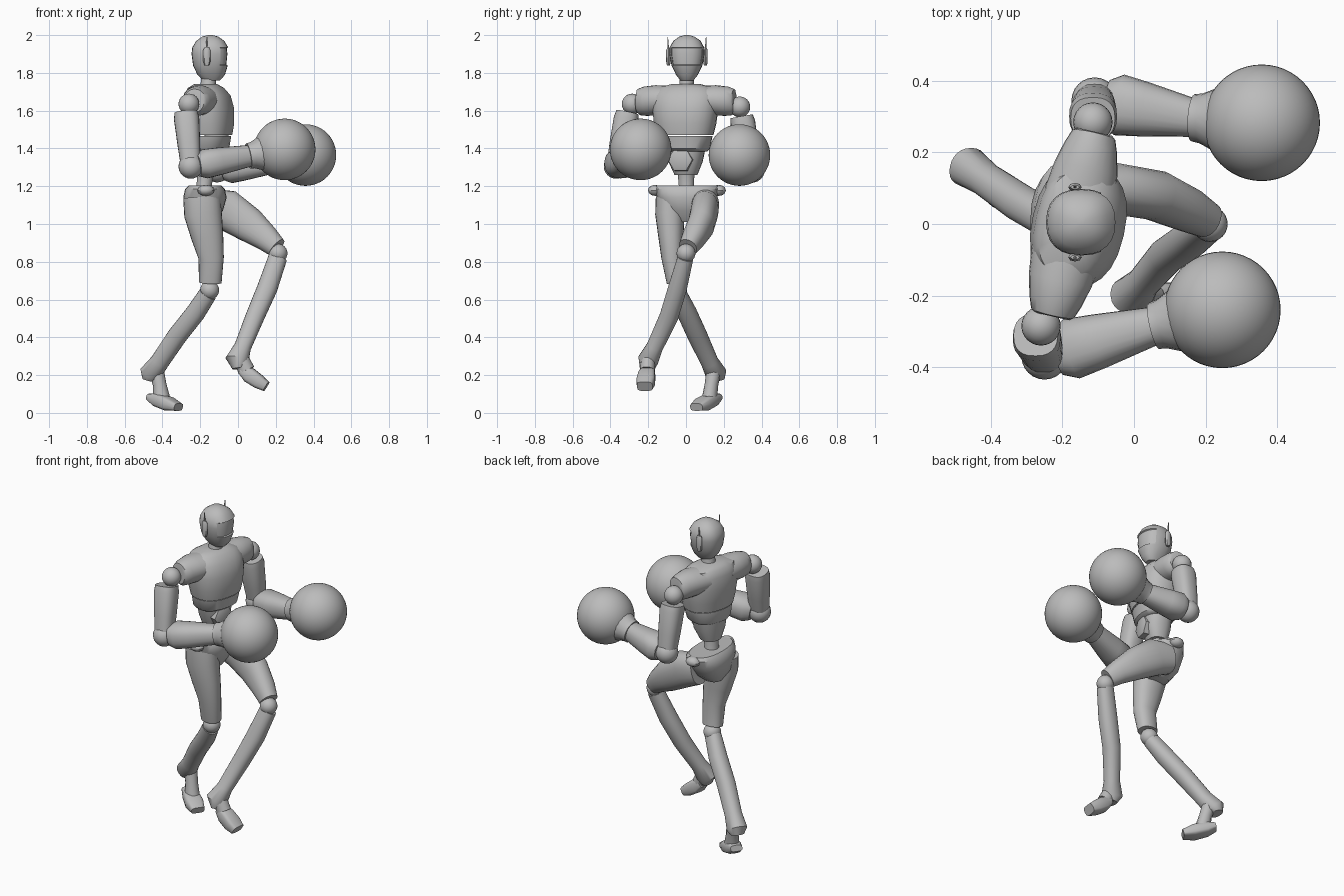
import bpy, bmesh, math
from mathutils import Vector

if "Cube" in bpy.data.objects:
    bpy.data.objects.remove(bpy.data.objects["Cube"])

grey = bpy.data.materials.new("plain_grey")
grey.use_nodes = True
shade = (0.5, 0.5, 0.5, 1)
grey.diffuse_color = shade
grey.node_tree.nodes["Principled BSDF"].inputs["Base Color"].default_value = shade

YAW = math.radians(-13)                                  # the upper body is twisted
ACROSS = Vector((-math.sin(YAW), math.cos(YAW), 0))
AHEAD = Vector((math.cos(YAW), math.sin(YAW), 0))
CORE = Vector((-0.17, 0, 0))
SIDEWAYS = Vector((0, 1, 0))


def finish(name, bm, angle=40):
    bmesh.ops.recalc_face_normals(bm, faces=bm.faces)
    mesh = bpy.data.meshes.new(name)
    bm.to_mesh(mesh)
    bm.free()
    mesh.materials.append(grey)
    obj = bpy.data.objects.new(name, mesh)
    bpy.context.collection.objects.link(obj)
    bpy.ops.object.select_all(action="DESELECT")
    obj.select_set(True)
    bpy.context.view_layer.objects.active = obj
    bpy.ops.object.shade_smooth_by_angle(angle=math.radians(angle))
    return obj


def loft_mesh(stations, ref=SIDEWAYS, sides=24, power=1.0, level=False):
    """Skin ellipses; a station is (centre, radius along ref, other radius)."""
    bm = bmesh.new()
    centres = [Vector(s[0]) for s in stations]
    rings = []
    for i, (_, a, b) in enumerate(stations):
        path = centres[min(i + 1, len(centres) - 1)] - centres[max(i - 1, 0)]
        path = Vector((0, 0, 1)) if level else path.normalized()
        side = (ref - path * ref.dot(path)).normalized()
        up = path.cross(side)
        ring = []
        for k in range(sides):
            t = math.tau * k / sides
            c, s = math.cos(t), math.sin(t)
            u = math.copysign(abs(c) ** power, c) * a
            v = math.copysign(abs(s) ** power, s) * b
            ring.append(bm.verts.new(centres[i] + side * u + up * v))
        rings.append(ring)
    for low, high in zip(rings, rings[1:]):
        for k in range(sides):
            n = (k + 1) % sides
            bm.faces.new((low[k], low[n], high[n], high[k]))
    bm.faces.new(rings[0])
    bm.faces.new(rings[-1])
    return bm


def loft(name, stations, **kw):
    return finish(name, loft_mesh(stations, **kw))


def ball(name, centre, radius, stretch=(1, 1, 1), detail=24):
    bm = bmesh.new()
    bmesh.ops.create_uvsphere(bm, u_segments=detail, v_segments=detail // 2, radius=radius)
    bmesh.ops.scale(bm, vec=stretch, verts=bm.verts)
    bmesh.ops.translate(bm, vec=centre, verts=bm.verts)
    return finish(name, bm)


def body(name, rows, power=0.85):
    """Twisted upright part; a row is (height, forward shift, half width, half depth)."""
    return loft(name, [(CORE + AHEAD * f + Vector((0, 0, z)), w, d) for z, f, w, d in rows],
                ref=ACROSS, power=power, level=True)


# torso
body("chest", [(1.47, .02, .15, .115), (1.53, .02, .165, .125), (1.61, .015, .175, .13),
               (1.68, .01, .175, .115), (1.72, 0, .15, .09), (1.74, 0, .08, .06)])
body("rib_band", [(1.385, .01, .115, .09), (1.4, .015, .13, .105), (1.465, .02, .145, .11)])
body("abdomen", [(1.26, 0, .06, .055), (1.33, .01, .09, .08), (1.4, .01, .105, .085)])
body("waist", [(1.14, -.01, .06, .05), (1.2, -.01, .04, .04), (1.28, 0, .045, .045)], power=1)
belly = CORE + Vector((0, -.01, 1.34))
loft("belly_plate", [(belly + AHEAD * .05, .068, .068), (belly + AHEAD * .095, .066, .066),
                     (belly + AHEAD * .102, .05, .05)], ref=ACROSS, sides=6)
loft("neck", [((-.16, 0, 1.69), .055, .05), ((-.158, .003, 1.74), .038, .04),
              ((-.15, .005, 1.82), .038, .04)], level=True)

# head with a recessed visor
head = loft_mesh([((-.14, .005, 1.76), .035, .045), ((-.142, .005, 1.79), .058, .073),
                  ((-.146, .005, 1.84), .082, .092), ((-.147, .005, 1.9), .093, .099),
                  ((-.147, .005, 1.935), .091, .095), ((-.147, .005, 1.97), .072, .074),
                  ((-.147, .005, 1.992), .04, .042), ((-.147, .005, 2), .012, .012)],
                 power=.85, level=True)
head.normal_update()
visor = [f for f in head.faces
         if f.normal.x > .45 and 1.84 < f.calc_center_median().z < 1.94]
bmesh.ops.inset_region(head, faces=visor, thickness=.004, depth=0)
bmesh.ops.translate(head, vec=(-.008, 0, 0), verts=list({v for f in visor for v in f.verts}))
finish("head", head, 30)
for label, sign in (("left", 1), ("right", -1)):
    y = .005 + sign * .098
    loft(label + "_ear", [((-.165, y, 1.84), .008, .012), ((-.165, y, 1.86), .012, .019),
                          ((-.165, y, 1.92), .012, .019), ((-.165, y, 1.935), .006, .012)], sides=8)
    loft(label + "_antenna", [((-.165, y, 1.92), .004, .006),
                              ((-.165, y + sign * .004, 1.99), .002, .003)], sides=6)

# shoulder sleeves
for label, sign in (("left", 1), ("right", -1)):
    rows = [(.08, 1.655, .075, .1), (.16, 1.655, .08, .09), (.22, 1.65, .078, .075),
            (.255, 1.645, .07, .062), (.265, 1.645, .055, .05)]
    loft(label + "_shoulder", [(CORE + ACROSS * sign * d + Vector((0, 0, z)), h, w)
                               for d, z, h, w in rows], ref=Vector((0, 0, 1)))


def arm(label, shoulder, sleeve, elbow, wrist, glove):
    shoulder, sleeve, elbow, wrist, glove = map(Vector, (shoulder, sleeve, elbow, wrist, glove))
    ball(label + "_shoulder_joint", shoulder, .055)
    loft(label + "_upper_arm", [(sleeve, .06, .062), (sleeve.lerp(elbow, .12), .066, .067),
                                (sleeve.lerp(elbow, .6), .06, .06), (elbow, .05, .052)], power=.8)
    ball(label + "_elbow", elbow, .065)
    start = elbow.lerp(wrist, .12)
    loft(label + "_forearm", [(start, .065, .06), (elbow.lerp(wrist, .25), .086, .078),
                              (elbow.lerp(wrist, .5), .077, .073), (wrist, .054, .058)], power=.85)
    loft(label + "_glove_cuff", [(wrist, .066, .068), (wrist.lerp(glove, .12), .07, .07),
                                 (wrist.lerp(glove, .45), .1, .1)], sides=16)
    ball(label + "_glove", glove, .163, detail=48)


arm("left", (-.115, .285, 1.62), (-.115, .295, 1.57), (-.11, .345, 1.285), (.165, .297, 1.32), (.357, .283, 1.365))
arm("right", (-.26, -.285, 1.635), (-.275, -.31, 1.59), (-.25, -.37, 1.305), (.055, -.285, 1.36), (.247, -.24, 1.395))

# pelvis with flared hip points
loft("pelvis", [((-.18, 0, 1.01), .05, .06), ((-.18, 0, 1.07), .125, .1), ((-.175, .005, 1.14), .16, .115),
                ((-.175, .005, 1.185), .175, .105), ((-.175, .005, 1.205), .165, .085)], power=.85, level=True)
for label, sign in (("left", 1), ("right", -1)):
    ball(label + "_hip_point", (-.17, .005 + sign * .168, 1.178), .045, (1, .85, .65), 12)


def leg(label, thigh, knee, shin, foot, sole):
    loft(label + "_thigh", thigh, power=.9)
    ball(label + "_knee", knee, .05)
    loft(label + "_shin", shin, power=.9)
    loft(label + "_ankle", foot, sides=12)
    loft(label + "_foot", sole, ref=Vector((0, 0, 1)), sides=16, power=.55)


leg("left",
    [((-.16, .1, 1.1), .075, .09), ((-.06, .1, 1.075), .072, .108), ((.06, .08, .995), .07, .093),
     ((.15, .04, .925), .062, .07), ((.205, .01, .875), .05, .055)],
    (.212, 0, .845),
    [((.21, -.003, .82), .042, .05), ((.155, -.045, .66), .05, .054), ((.09, -.09, .51), .05, .05),
     ((.025, -.165, .35), .044, .045), ((-.005, -.2, .28), .055, .062), ((.0, -.205, .235), .04, .03)],
    [((.01, -.2, .3), .04, .04), ((.045, -.205, .225), .04, .045)],
    [((.02, -.2, .23), .025, .035), ((.06, -.207, .2), .042, .045),
     ((.11, -.213, .165), .038, .05), ((.15, -.218, .14), .028, .042)])
leg("right",
    [((-.19, -.08, 1.14), .08, .1), ((-.185, -.085, 1.05), .078, .1), ((-.162, -.08, .93), .066, .085),
     ((-.142, -.075, .82), .055, .067), ((-.147, -.055, .69), .047, .06)],
    (-.15, -.045, .65),
    [((-.16, -.04, .63), .044, .048), ((-.225, .005, .53), .052, .052), ((-.32, .06, .41), .052, .052),
     ((-.415, .125, .27), .046, .05), ((-.465, .16, .205), .056, .058), ((-.472, .165, .175), .04, .035)],
    [((-.435, .15, .24), .04, .04), ((-.415, .135, .15), .036, .036), ((-.405, .125, .08), .04, .045)],
    [((-.465, .165, .085), .018, .035), ((-.425, .135, .07), .036, .045),
     ((-.365, .09, .047), .036, .052), ((-.315, .055, .03), .02, .04)])
